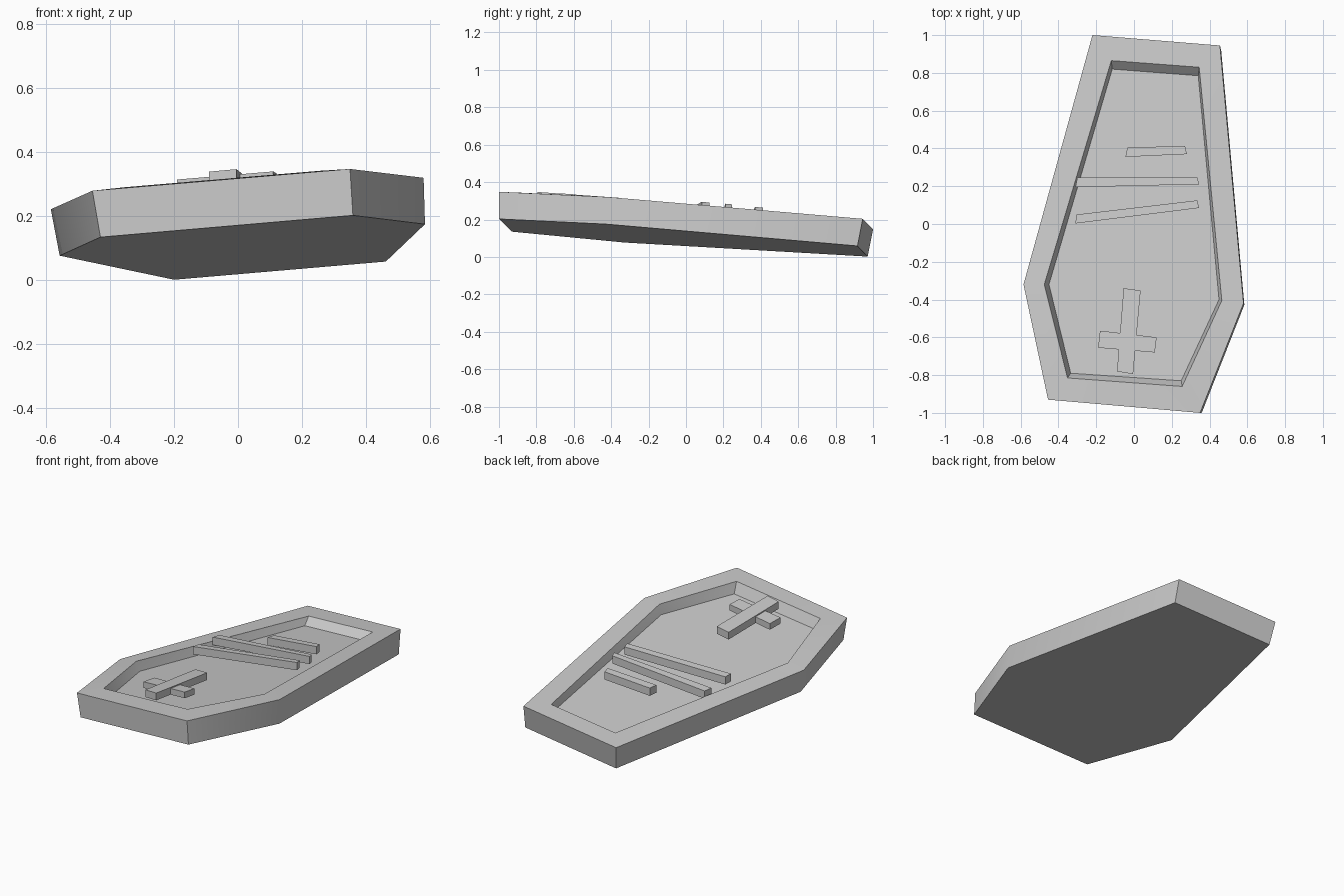
import bpy
import bmesh
from math import radians

cube = bpy.data.objects.get("Cube")
if cube:
    bpy.data.objects.remove(cube, do_unlink=True)

# One plain stone colour
stone = bpy.data.materials.new("stone_grey")
stone.use_nodes = True
stone.diffuse_color = (0.6, 0.6, 0.6, 1)
stone.node_tree.nodes["Principled BSDF"].inputs["Base Color"].default_value = (0.6, 0.6, 0.6, 1)


def lid_height(x, y):
    """Height of the tilted lid plane."""
    return 0.2424 + 0.0777 * x - 0.0784 * y


def loft(name, rings):
    """Closed solid through a stack of rings, capped at both ends."""
    bm = bmesh.new()
    loops = [[bm.verts.new(p) for p in ring] for ring in rings]
    for low, high in zip(loops, loops[1:]):
        for i in range(len(low)):
            j = (i + 1) % len(low)
            bm.faces.new((low[i], low[j], high[j], high[i]))
    bm.faces.new(loops[0])
    bm.faces.new(loops[-1])
    bmesh.ops.recalc_face_normals(bm, faces=bm.faces)
    mesh = bpy.data.meshes.new(name)
    bm.to_mesh(mesh)
    bm.free()
    mesh.materials.append(stone)
    obj = bpy.data.objects.new(name, mesh)
    bpy.context.collection.objects.link(obj)
    return obj


def on_lid(outline, lift):
    return [(x, y, lid_height(x, y) + lift) for x, y in outline]


def plank(name, outline, bottom, top):
    """Thin board lying parallel to the lid."""
    return loft(name, [on_lid(outline, bottom), on_lid(outline, top)])


# Six-sided tapering box with a sunken panel
outer = [(-0.22, 1.0), (0.455, 0.945), (0.58, -0.42),
         (0.35, -1.0), (-0.455, -0.93), (-0.585, -0.32)]
inner = [(-0.12, 0.865), (0.345, 0.83), (0.465, -0.405),
         (0.255, -0.86), (-0.352, -0.815), (-0.475, -0.32)]
floor = [(-0.115, 0.82), (0.34, 0.785), (0.45, -0.4),
         (0.25, -0.83), (-0.335, -0.79), (-0.45, -0.32)]

base_ring = [(x * 0.98 + 0.016, y * 0.985 - 0.014, lid_height(x, y) - 0.145)
             for x, y in outer]
rim_ring = [(x, y, lid_height(x, y) + 0.004 - 0.01 * y) for x, y in inner]
body = loft("coffin_body", [base_ring, on_lid(outer, 0), rim_ring, on_lid(floor, -0.05)])

bpy.ops.object.select_all(action='DESELECT')
body.select_set(True)
bpy.context.view_layer.objects.active = body
bpy.ops.object.shade_smooth_by_angle(angle=radians(30))

# Raised cross at the wide end
plank("cross_upright", [(-0.055, -0.34), (0.035, -0.352), (-0.005, -0.795), (-0.09, -0.78)],
      -0.002, 0.043)
plank("cross_arm", [(-0.18, -0.565), (0.12, -0.60), (0.11, -0.68), (-0.19, -0.655)],
      -0.002, 0.036)

# Three uneven bars across the panel
bars = {
    "short_bar": [(-0.035, 0.405), (0.27, 0.413), (0.28, 0.37), (-0.045, 0.355)],
    "middle_bar": [(-0.30, 0.245), (0.335, 0.245), (0.345, 0.21), (-0.31, 0.195)],
    "slanted_bar": [(-0.305, 0.05), (0.335, 0.125), (0.345, 0.085), (-0.31, 0.003)],
}
for bar_name, outline in bars.items():
    plank(bar_name, outline, -0.016, 0.032)
